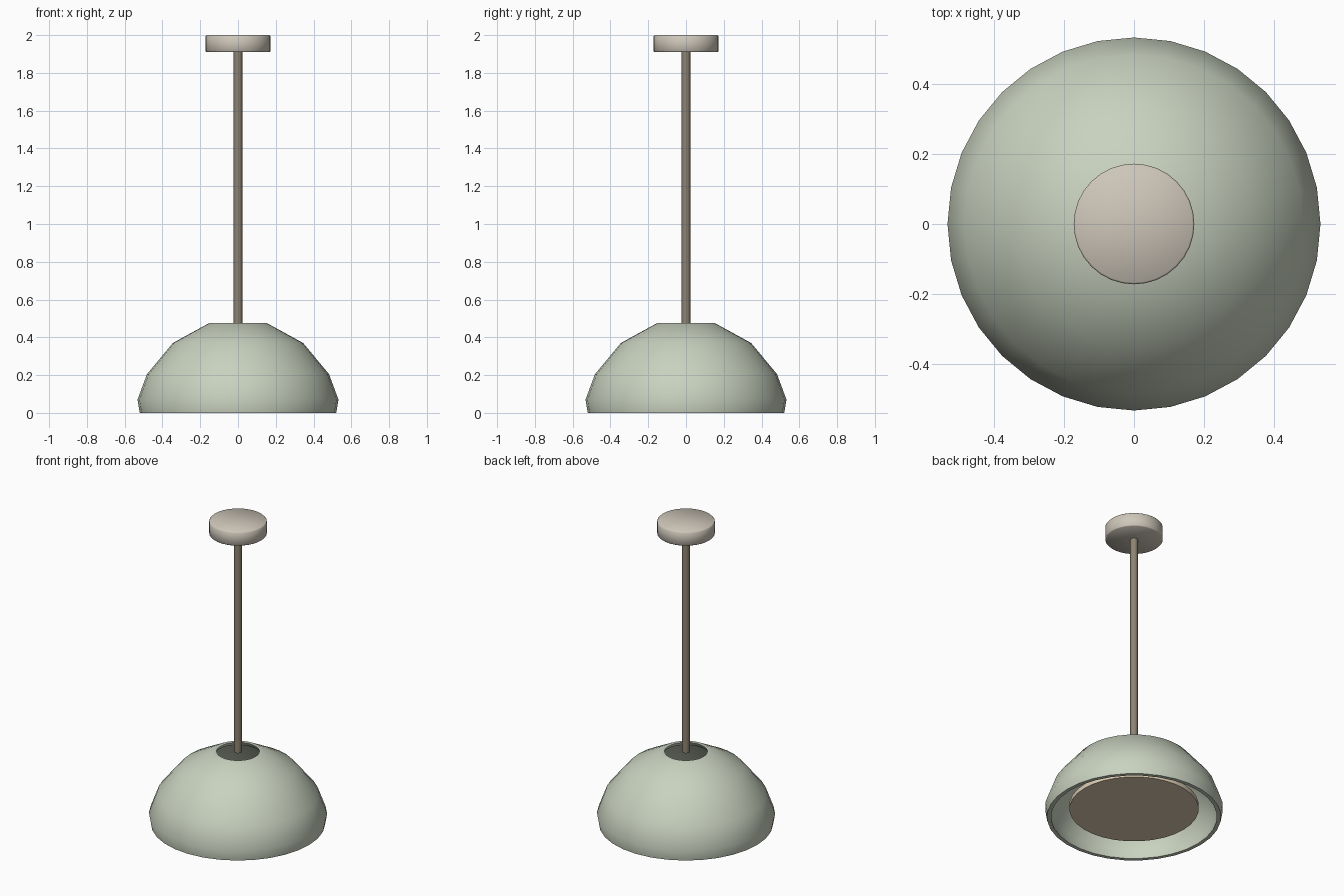
import bpy, bmesh, math

if "Cube" in bpy.data.objects:
    bpy.data.objects.remove(bpy.data.objects["Cube"])


def material(name, rgb):
    m = bpy.data.materials.new(name)
    m.diffuse_color = (*rgb, 1)
    m.use_nodes = True
    m.node_tree.nodes["Principled BSDF"].inputs["Base Color"].default_value = m.diffuse_color
    return m


def lathe(name, profile, sides, mat, closed=False, angle=40):
    """Spin an (r, z) profile round z; r = 0 points become poles."""
    bm = bmesh.new()
    rings = []
    for r, z in profile:
        if r == 0:
            rings.append([bm.verts.new((0, 0, z))] * sides)
        else:
            rings.append([bm.verts.new((r * math.cos(2 * math.pi * i / sides),
                                        r * math.sin(2 * math.pi * i / sides), z))
                          for i in range(sides)])
    pairs = list(zip(rings, rings[1:]))
    if closed:
        pairs.append((rings[-1], rings[0]))
    for a, b in pairs:
        for i in range(sides):
            j = (i + 1) % sides
            bm.faces.new(list(dict.fromkeys((a[i], a[j], b[j], b[i]))))
    bmesh.ops.recalc_face_normals(bm, faces=bm.faces)
    me = bpy.data.meshes.new(name)
    bm.to_mesh(me)
    bm.free()
    ob = bpy.data.objects.new(name, me)
    bpy.context.collection.objects.link(ob)
    me.materials.append(mat)
    bpy.ops.object.select_all(action='DESELECT')
    ob.select_set(True)
    bpy.context.view_layer.objects.active = ob
    bpy.ops.object.shade_smooth_by_angle(angle=math.radians(angle))
    return ob


sage = material("sage", (0.58, 0.64, 0.52))
stone = material("stone", (0.62, 0.57, 0.49))
bronze = material("bronze", (0.27, 0.23, 0.17))
cream = material("cream", (0.74, 0.62, 0.46))

# Hollow dome shade with an open top
lathe("shade", [(0.52, 0), (0.532, 0.07), (0.482, 0.205), (0.345, 0.37), (0.15, 0.477),
                (0.128, 0.477), (0.138, 0.455), (0.33, 0.351), (0.46, 0.194),
                (0.507, 0.068), (0.496, 0)], 32, sage, closed=True)

# Diffuser disc inside the shade
lathe("diffuser", [(0, 0.055), (0.386, 0.055), (0.386, 0.085), (0, 0.085)], 32, cream)

# Hanging rod
lathe("rod", [(0, 0.475), (0.023, 0.475), (0.023, 1.915), (0, 1.915)], 16, bronze)

# Ceiling canopy with softened edges
lathe("canopy", [(0, 1.91), (0.167, 1.91), (0.172, 1.915), (0.172, 1.995),
                 (0.167, 2.0), (0, 2.0)], 32, stone, angle=50)
